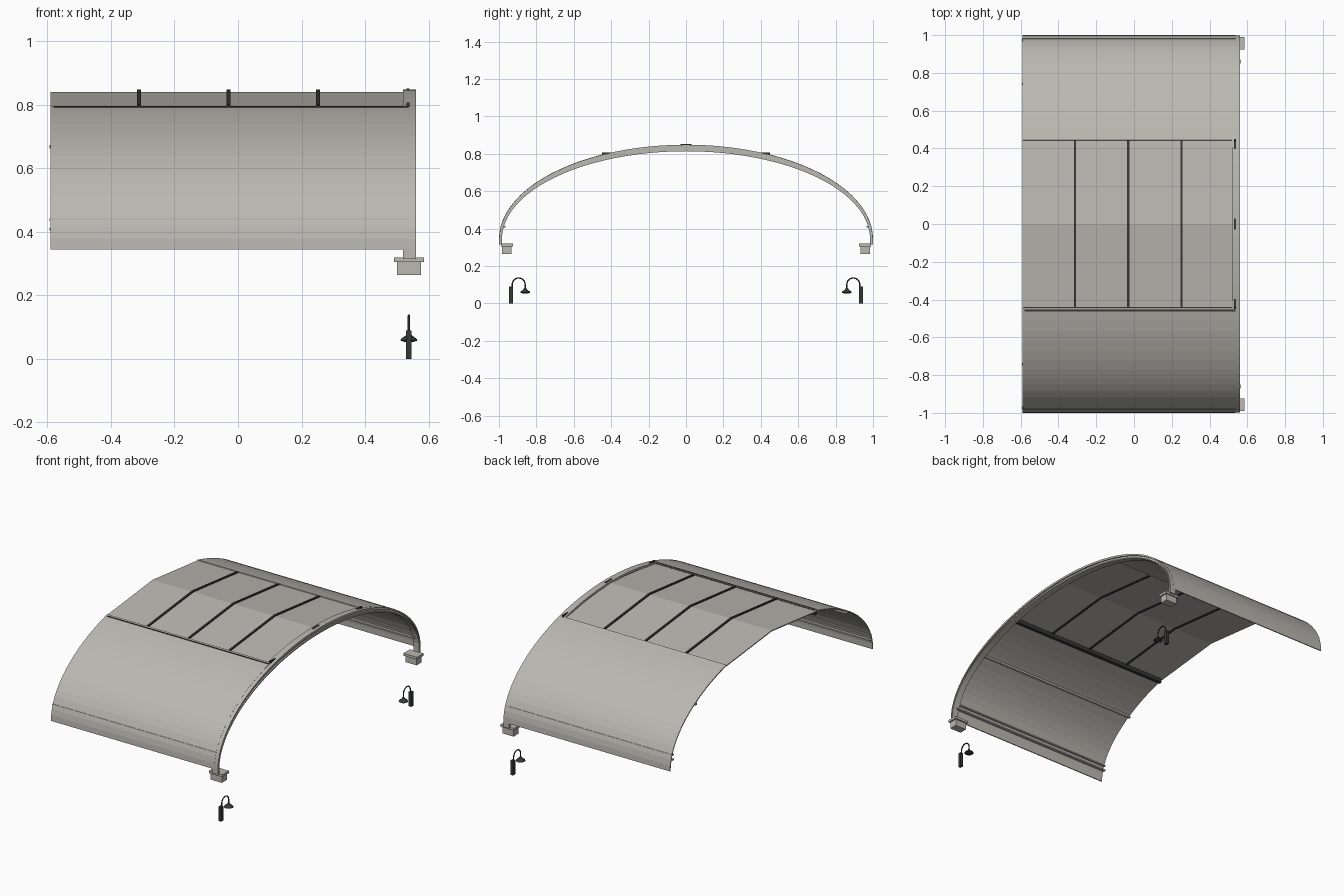
import bpy, bmesh
from math import sin, cos, pi, acos
from mathutils import Vector

if "Cube" in bpy.data.objects:
    bpy.data.objects.remove(bpy.data.objects["Cube"])

SPRING = 0.345      # height where the arch begins
OPEN_Y = 0.445      # half width of the roof opening
X0, X1 = -0.59, 0.537


def material(name, rgb):
    m = bpy.data.materials.new(name)
    m.use_nodes = True
    m.diffuse_color = (*rgb, 1)
    m.node_tree.nodes["Principled BSDF"].inputs["Base Color"].default_value = (*rgb, 1)
    return m


STONE = material("warm grey", (0.49, 0.48, 0.44))
IRON = material("dark iron", (0.035, 0.04, 0.036))


def finish(name, bm, mat):
    bmesh.ops.recalc_face_normals(bm, faces=bm.faces)
    me = bpy.data.meshes.new(name)
    bm.to_mesh(me)
    bm.free()
    me.materials.append(mat)
    ob = bpy.data.objects.new(name, me)
    bpy.context.collection.objects.link(ob)
    return ob


def box(name, lo, hi, mat):
    bm = bmesh.new()
    bmesh.ops.create_cube(bm, size=1)
    lo, hi = Vector(lo), Vector(hi)
    for v in bm.verts:
        v.co = (lo + hi) / 2 + v.co * (hi - lo)
    return finish(name, bm, mat)


def extrude_x(name, outline, x0, x1, mat):
    """Solid made from a strip of paired outer and inner (y, z) points."""
    bm = bmesh.new()
    rings = [[bm.verts.new((x, *p)) for x, p in
              ((x0, o), (x1, o), (x1, i), (x0, i))] for o, i in outline]
    for r, s in zip(rings, rings[1:]):
        for k in range(4):
            bm.faces.new((r[k], r[k - 1], s[k - 1], s[k]))
    bm.faces.new(rings[0])
    bm.faces.new(rings[-1])
    return finish(name, bm, mat)


def arch_point(a, b, t):
    return (a * cos(t), SPRING + b * sin(t))


def arch_band(name, x0, x1, outer, inner, t0, t1, n, mat):
    ts = [t0 + (t1 - t0) * k / n for k in range(n + 1)]
    return extrude_x(name, [(arch_point(*outer, t), arch_point(*inner, t)) for t in ts],
                     x0, x1, mat)


def tube(name, points, radius, mat):
    cu = bpy.data.curves.new(name, "CURVE")
    cu.dimensions = "3D"
    cu.bevel_depth = radius
    cu.bevel_resolution = 2
    cu.use_fill_caps = True
    sp = cu.splines.new("POLY")
    sp.points.add(len(points) - 1)
    for p, q in zip(sp.points, points):
        p.co = (*q, 1)
    cu.materials.append(mat)
    ob = bpy.data.objects.new(name, cu)
    bpy.context.collection.objects.link(ob)


def lathe(name, centre, profile, mat, n=16):
    bm = bmesh.new()
    rings = [[bm.verts.new((centre[0] + r * cos(2 * pi * k / n),
                            centre[1] + r * sin(2 * pi * k / n), z))
              for k in range(n)] for r, z in profile]
    for a, b in zip(rings, rings[1:]):
        for k in range(n):
            bm.faces.new((a[k - 1], a[k], b[k], b[k - 1]))
    bm.faces.new(rings[0])
    bm.faces.new(rings[-1])
    return finish(name, bm, mat)


# Curved roof shells on both sides of the opening
t_open = acos(OPEN_Y)
for side, t0, t1 in (("back", 0, t_open), ("front", pi, pi - t_open)):
    arch_band(side + "_shell", X0, X1, (1, 0.505), (0.994, 0.498), t0, t1, 16, STONE)

# Gabled skylight panels with their glazing bars
EDGE_Z, RIDGE_Z = 0.79, 0.838


def gable(lift, drop, half):
    return [((y, z + lift), (y, z - drop)) for y, z in
            ((-half, EDGE_Z), (0, RIDGE_Z), (half, EDGE_Z))]


extrude_x("skylight", gable(0.003, 0.003, OPEN_Y), X0, X1 - 0.004, STONE)
for k, x in enumerate((-0.312, -0.03, 0.252)):
    extrude_x(f"glazing_bar_{k + 1}", gable(0.01, 0.008, OPEN_Y - 0.003),
              x - 0.006, x + 0.006, IRON)

# Beam carrying the front edge of the skylight
box("skylight_beam", (X0 + 0.01, -0.462, 0.764), (X1, -0.44, 0.795), IRON)

# Moulded end rib: web with two flanges
arch_band("rib_web", 0.527, 0.552, (0.997, 0.5), (0.985, 0.472), 0, pi, 48, STONE)
arch_band("rib_outer_flange", 0.52, 0.56, (0.999, 0.504), (0.993, 0.491), 0, pi, 48, STONE)
arch_band("rib_inner_flange", 0.52, 0.56, (0.988, 0.477), (0.984, 0.469), 0, pi, 48, STONE)

# Iron clips on top of the rib
for k, (y, z) in enumerate(((-0.42, 0.803), (0, 0.848), (0.42, 0.803))):
    box(f"rib_clip_{k + 1}", (0.53, y - 0.03, z - 0.012), (0.54, y + 0.03, z + 0.004), IRON)

for s, side in ((1, "back"), (-1, "front")):
    def sided_box(name, x, y, z, mat):
        ys = sorted((s * y[0], s * y[1]))
        box(f"{side}_{name}", (x[0], ys[0], z[0]), (x[1], ys[1], z[1]), mat)

    # Lengthwise purlins below the shell
    sided_box("middle_purlin", (X0 - 0.003, X1), (0.737, 0.752), (0.662, 0.674), STONE)
    for k, z in enumerate((0.405, 0.435)):
        sided_box(f"lower_rail_{k + 1}", (X0 - 0.003, X1), (0.966, 0.982), (z, z + 0.008), STONE)

    # Rib foot and stepped bracket
    sided_box("rib_foot", (0.52, 0.56), (0.984, 0.999), (0.315, 0.35), STONE)
    sided_box("bracket_cap", (0.492, 0.586), (0.925, 0.99), (0.305, 0.32), STONE)
    sided_box("bracket_block", (0.5, 0.577), (0.934, 0.983), (0.264, 0.306), STONE)

    # Gooseneck lamp
    x = 0.538
    sided_box("lamp_post", (x - 0.009, x + 0.009), (0.925, 0.947), (0, 0.09), IRON)
    neck = [(x, s * 0.929, 0.08)]
    neck += [(x, s * (0.8945 + 0.0345 * cos(pi * k / 12)), 0.102 + 0.0345 * sin(pi * k / 12))
             for k in range(13)]
    neck.append((x, s * 0.86, 0.07))
    tube(side + "_lamp_neck", neck, 0.0035, IRON)
    lathe(side + "_lamp_shade", (x, s * 0.86),
          [(0.012, 0.053), (0.027, 0.058), (0.024, 0.064), (0.01, 0.074), (0.005, 0.084)], IRON)
